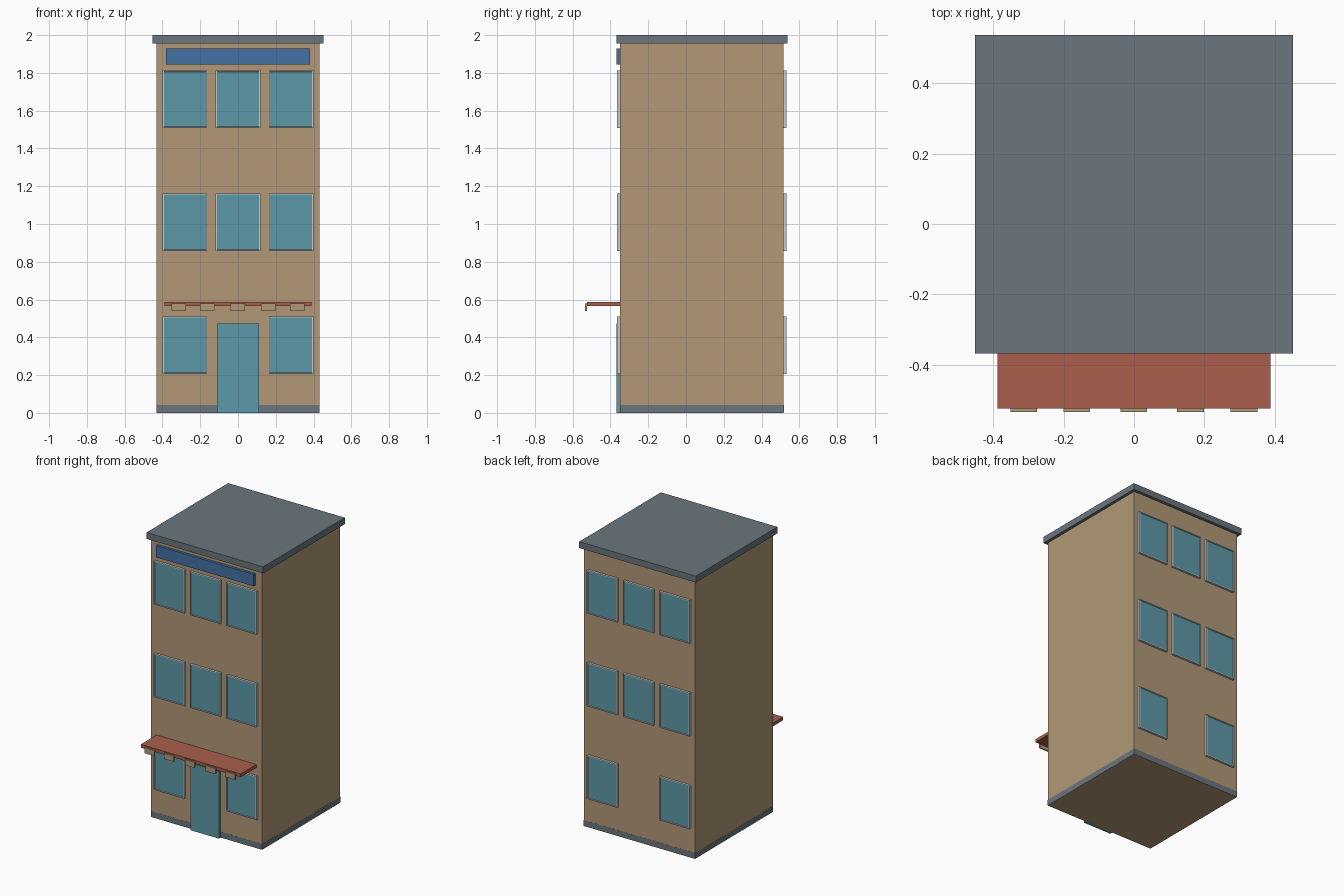
import bpy
import bmesh
from mathutils import Vector

cube = bpy.data.objects.get("Cube")
if cube:
    bpy.data.objects.remove(cube, do_unlink=True)


def linear(c):
    c /= 255
    return c / 12.92 if c <= 0.04045 else ((c + 0.055) / 1.055) ** 2.4


def material(name, *rgb):
    color = [linear(c) for c in rgb] + [1]
    mat = bpy.data.materials.new(name)
    mat.use_nodes = True
    mat.diffuse_color = color
    mat.node_tree.nodes["Principled BSDF"].inputs["Base Color"].default_value = color
    return mat


TAN = material("tan wall", 178, 153, 119)
GREY = material("slate grey", 107, 118, 125)
TEAL = material("teal glass", 92, 153, 168)
FRAME = material("pale frame", 196, 205, 205)
BLUE = material("sign blue", 68, 114, 166)
RED = material("awning red", 170, 95, 75)


def box(name, x, y, z, *mats):
    """Box spanning the given (min, max) ranges."""
    bm = bmesh.new()
    bmesh.ops.create_cube(bm, size=1)
    lo, hi = (Vector(v) for v in zip(x, y, z))
    for v in bm.verts:
        v.co = (lo + hi) / 2 + v.co * (hi - lo)
    mesh = bpy.data.meshes.new(name)
    bm.to_mesh(mesh)
    bm.free()
    obj = bpy.data.objects.new(name, mesh)
    bpy.context.collection.objects.link(obj)
    for mat in mats:
        mesh.materials.append(mat)
    return obj


def window(name, x, z, wall, side):
    """Frame box whose outward face is inset and sunk to form the pane."""
    y = sorted((wall, wall + side * 0.016))
    obj = box(name, (x - 0.118, x + 0.118), y, (z, z + 0.305), FRAME, TEAL)
    bm = bmesh.new()
    bm.from_mesh(obj.data)
    pane = max(bm.faces, key=lambda f: f.normal.y * side)
    bmesh.ops.inset_region(bm, faces=[pane], thickness=0.009)
    bmesh.ops.inset_region(bm, faces=[pane], thickness=0.001, depth=-0.005)
    pane.material_index = 1
    bm.to_mesh(obj.data)
    bm.free()


FRONT, BACK = -0.35, 0.517

# Building shell
box("walls", (-0.432, 0.432), (FRONT, BACK), (0, 1.955), TAN)
box("foundation", (-0.4325, 0.4325), (FRONT - 0.0005, BACK + 0.0005), (0.001, 0.042), GREY)
box("roof_slab", (-0.453, 0.453), (-0.368, 0.538), (1.955, 2), GREY)

# Windows on both faces, with the middle of the ground floor left free
for face, wall, side in (("front", FRONT, -1), ("back", BACK, 1)):
    for floor, z in enumerate((0.206, 0.857, 1.508)):
        for column in (-1, 0, 1):
            if floor or column:
                window(f"{face}_window_{floor}_{column + 1}", column * 0.281, z, wall, side)

# Entrance and sign board
box("door", (-0.11, 0.11), (-0.369, FRONT), (0, 0.473), TEAL)
box("sign_board", (-0.38, 0.38), (-0.368, FRONT), (1.845, 1.928), BLUE)

# Awning with hanging flaps
box("awning", (-0.388, 0.388), (-0.525, FRONT), (0.565, 0.588), RED)
for i, x in enumerate((-0.314, -0.163, -0.001, 0.161, 0.313)):
    box(f"awning_flap_{i}", (x - 0.038, x + 0.038), (-0.535, -0.525), (0.54, 0.58), TAN)
